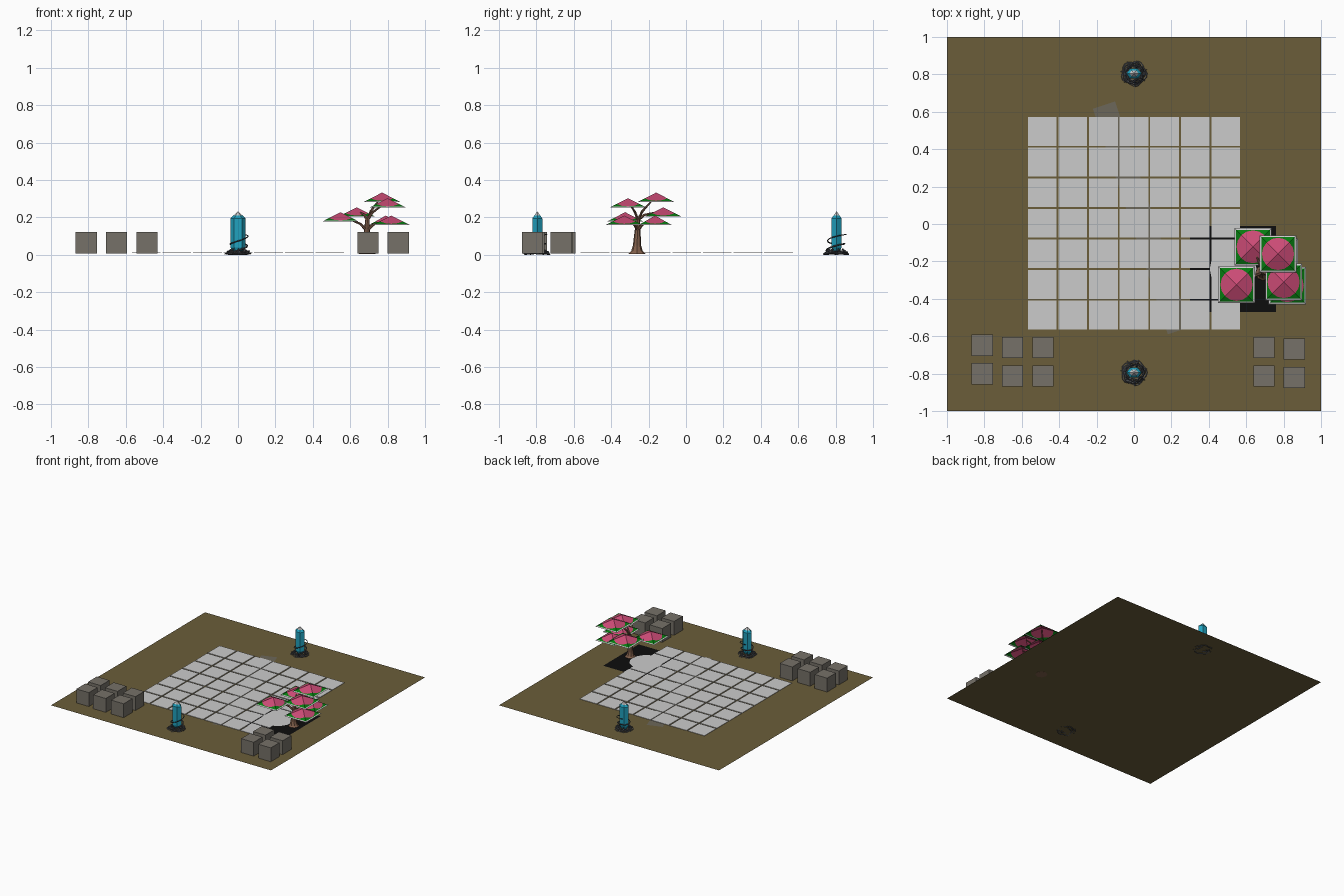
import bpy, bmesh, math, random
from mathutils import Vector, Matrix

if "Cube" in bpy.data.objects:
    bpy.data.objects.remove(bpy.data.objects["Cube"])

random.seed(4)


def mat(name, r, g, b):
    m = bpy.data.materials.new(name)
    m.diffuse_color = (r, g, b, 1)
    m.use_nodes = True
    m.node_tree.nodes["Principled BSDF"].inputs["Base Color"].default_value = m.diffuse_color
    return m


EARTH = mat("earth brown", .145, .11, .042)
PALE = mat("pale grey", .60, .60, .60)
BLACK = mat("black", .004, .004, .004)
STONE = mat("stone grey", .18, .165, .14)
PATH = mat("dusty grey", .15, .135, .10)
CYAN = mat("crystal cyan", .015, .36, .52)
ROOT = mat("root grey", .075, .08, .09)
PINK = mat("blossom pink", .60, .07, .18)
GREEN = mat("leaf green", .002, .20, .005)
BARK = mat("bark brown", .22, .115, .07)


def finish(name, bm, *mats):
    me = bpy.data.meshes.new(name)
    bm.to_mesh(me)
    bm.free()
    ob = bpy.data.objects.new(name, me)
    bpy.context.collection.objects.link(ob)
    for m in mats:
        me.materials.append(m)
    return ob


def box(bm, center, size, turn=0):
    bmesh.ops.create_cube(bm, size=1, matrix=Matrix.Translation(center)
                          @ Matrix.Rotation(turn, 4, 'Z') @ Matrix.Diagonal((*size, 1)))


def plate(name, x, y, z, w, d, m, turn=0):
    bm = bmesh.new()
    bmesh.ops.create_grid(bm, x_segments=1, y_segments=1, size=.5,
                          matrix=Matrix.Translation((x, y, z)) @ Matrix.Rotation(turn, 4, 'Z')
                          @ Matrix.Diagonal((w, d, 1, 1)))
    return finish(name, bm, m)


def tube(name, pts, radii, m, sides=6, closed=False):
    """Flat-faced tube along a list of points."""
    bm = bmesh.new()
    pts = [Vector(p) for p in pts]
    n = len(pts)
    rings = []
    for i, p in enumerate(pts):
        a = pts[i - 1] if (closed or i) else p
        b = pts[(i + 1) % n] if (closed or i < n - 1) else p
        t = (b - a).normalized()
        ref = Vector((0, 0, 1)) if abs(t.z) < .8 else Vector((1, 0, 0))
        u = t.cross(ref).normalized()
        v = u.cross(t)
        r = radii[i] if isinstance(radii, list) else radii
        rings.append([bm.verts.new(p + r * (u * math.cos(k * math.tau / sides)
                                            + v * math.sin(k * math.tau / sides)))
                      for k in range(sides)])
    for i in range(n if closed else n - 1):
        A, B = rings[i], rings[(i + 1) % n]
        for k in range(sides):
            j = (k + 1) % sides
            bm.faces.new((A[k], A[j], B[j], B[k]))
    if not closed:
        bm.faces.new(rings[0])
        bm.faces.new(rings[-1])
    bmesh.ops.recalc_face_normals(bm, faces=bm.faces)
    return finish(name, bm, m)


# ground, worn path and dark plot by the tree
plate("ground", 0, 0, .006, 2, 2, EARTH)
plate("worn_path", .04, .033, .008, .125, 1.27, PATH, math.radians(18.4))
plate("dark_plot", .53, -.24, .0095, .46, .46, BLACK)

# paving: seven by seven thin tiles
bm = bmesh.new()
for i in range(-3, 4):
    for j in range(-3, 4):
        box(bm, (i * .1635, j * .1635 + .004, .0105), (.154, .154, .003))
finish("paving_tiles", bm, PALE)
bm = bmesh.new()
bmesh.ops.create_circle(bm, cap_ends=True, segments=16, radius=.125,
                        matrix=Matrix.Translation((.53, -.24, .0128)))
finish("pale_disc", bm, PALE)

# stone blocks in two groups
for x, y in ((-.812, -.648), (-.65, -.66), (-.487, -.66), (.695, -.66), (.856, -.668)):
    for k in range(2):
        bm = bmesh.new()
        box(bm, (x, y - k * .153, .064), (.114, .114, .114))
        finish("stone_block", bm, STONE)


# crystals wrapped in roots
def crystal(cy):
    bm = bmesh.new()
    rings = []
    for z, s in ((.012, .55), (.04, 1), (.195, 1), (.21, .6), (.232, .04)):
        rings.append([bm.verts.new((.041 * s * math.cos(k * math.tau / 6),
                                    cy + .031 * s * math.sin(k * math.tau / 6), z))
                      for k in range(6)])
    for lvl, (A, B) in enumerate(zip(rings, rings[1:])):
        for k in range(6):
            j = (k + 1) % 6
            f = bm.faces.new((A[k], A[j], B[j], B[k]))
            f.material_index = 1 if lvl == 3 else 0
    bm.faces.new(rings[0][::-1])
    bm.faces.new(rings[-1]).material_index = 1
    finish("crystal", bm, CYAN, PALE)
    # tangled root rings at the foot
    for r, z in ((.064, .006), (.052, .012), (.044, .018), (.035, .008), (.056, .016)):
        ph, amp = random.uniform(0, 6), .004
        pts = []
        for k in range(24):
            a = k * math.tau / 24
            rr = r + .005 * math.sin(5 * a + ph)
            pts.append((rr * math.cos(a), cy + rr * math.sin(a),
                        max(z + amp * math.sin(2 * a + ph), .004)))
        tube("root_ring", pts, .004, ROOT, 5, True)
    # vine climbing around the crystal
    pts = []
    for k in range(41):
        t = k / 40
        a = 2.6 + t * math.tau * 1.9
        r = .048 + .006 * math.sin(9 * t)
        pts.append((r * math.cos(a), cy + r * math.sin(a),
                    .012 + .095 * t + .01 * math.sin(a + 1)))
    tube("root_vine", pts, [.0055 - .003 * k / 40 for k in range(41)], ROOT, 5)
    # short root ends spreading outwards
    for k in range(7):
        a = k * math.tau / 7 + .3
        c, s = math.cos(a), math.sin(a)
        tube("root_end", [(.035 * c, cy + .035 * s, .03), (.055 * c, cy + .055 * s, .016),
                          (.072 * c, cy + .072 * s, .004)], [.005, .004, .002], ROOT, 5)


crystal(-.795)
crystal(.805)


# tree canopies: shallow square pyramids with a pink round centre
def canopy(x, y, z, h):
    H, N = .05, 16
    bm = bmesh.new()

    def pt(a, r):
        px, py = r * math.cos(a), r * math.sin(a)
        return bm.verts.new((x + px, y + py, z + H * (1 - max(abs(px), abs(py)) / h)))
    rings = []
    for ring in range(3):
        row = []
        for k in range(N):
            a = k * math.tau / N
            sq = 1 / max(abs(math.cos(a)), abs(math.sin(a)))
            row.append(pt(a, (h * .88, h * .91 * sq, h * sq)[ring]))
        rings.append(row)
    top = bm.verts.new((x, y, z + H))
    for k in range(N):
        j = (k + 1) % N
        bm.faces.new((rings[0][k], rings[0][j], top))
        for i in (0, 1):
            f = bm.faces.new((rings[i + 1][k], rings[i + 1][j], rings[i][j], rings[i][k]))
            f.material_index = i + 1
    finish("blossom_canopy", bm, PINK, GREEN, PALE)


# tree trunk with flared foot, then a branch to each canopy
tube("tree_trunk", [(.69, -.262, .004), (.69, -.262, .02), (.688, -.262, .05),
                    (.688, -.26, .10), (.69, -.258, .15), (.692, -.258, .19)],
     [.046, .031, .022, .018, .014, .011], BARK, 8)
for x, y, z, h in ((.636, -.122, .204, .10), (.77, -.16, .283, .098), (.548, -.325, .178, .098),
                   (.80, -.31, .253, .098), (.82, -.33, .16, .10), (.79, -.165, .16, .088)):
    canopy(x, y, z, h)
    foot = Vector((.69, -.258, .13 if z < .2 else .185))
    end = Vector((x, y, z + .03))
    mid = foot.lerp(end, .5) + Vector((0, 0, .012))
    tube("branch", [foot, foot.lerp(mid, .5) + Vector((0, 0, .01)), mid, end],
         [.009, .007, .0055, .003], BARK, 6)
